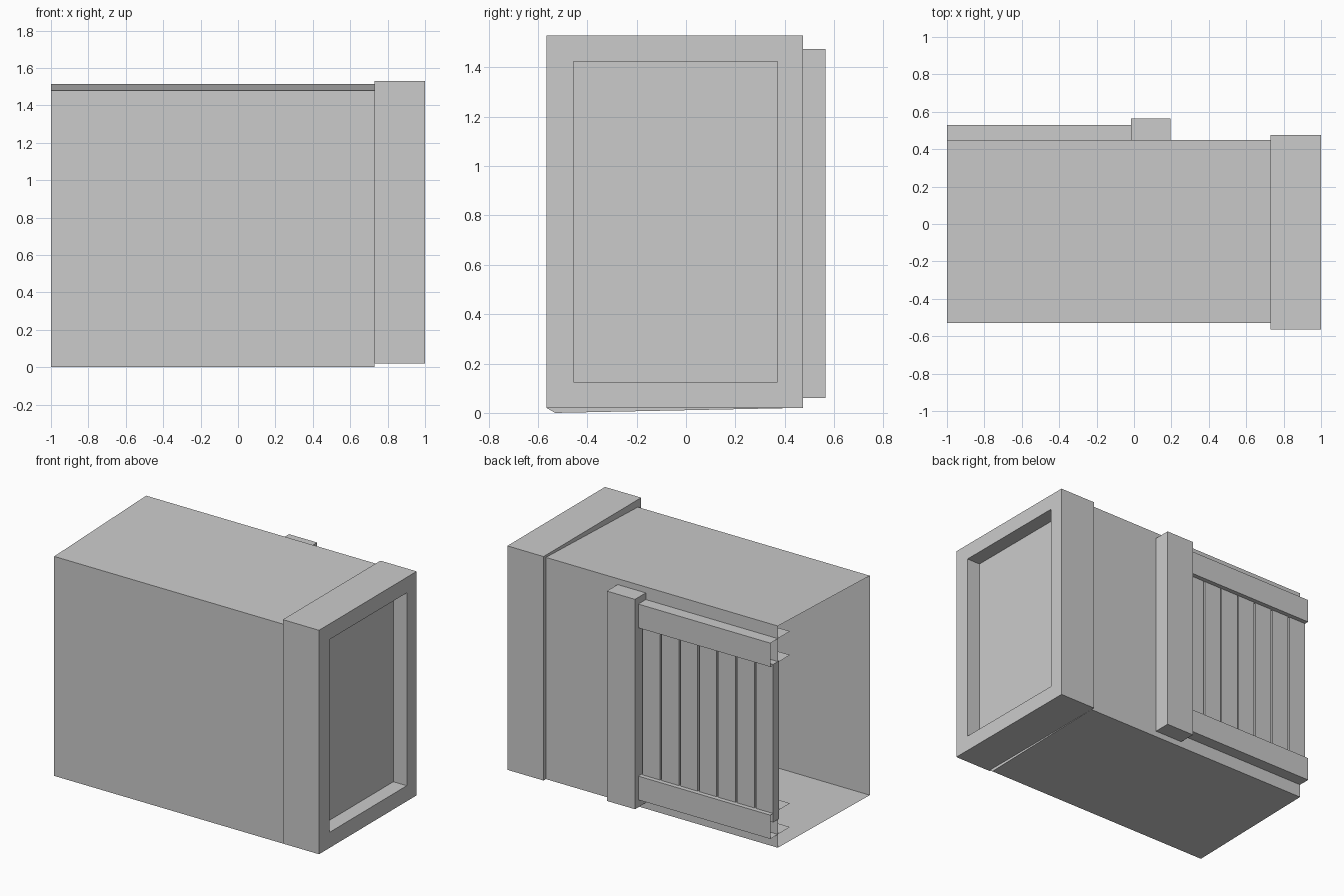
import bpy, bmesh

if "Cube" in bpy.data.objects:
    bpy.data.objects.remove(bpy.data.objects["Cube"])


def finish(name, bm):
    bmesh.ops.recalc_face_normals(bm, faces=bm.faces[:])
    me = bpy.data.meshes.new(name)
    bm.to_mesh(me)
    bm.free()
    ob = bpy.data.objects.new(name, me)
    bpy.context.collection.objects.link(ob)
    return ob


def rect(y0, y1, z0, z1):
    return [(y0, z0), (y1, z0), (y1, z1), (y0, z1)]


def sweep(name, rings, closed=True, cap_end=False):
    """Bridge a series of (x, yz-profile) rings along x."""
    bm = bmesh.new()
    loops = [[bm.verts.new((x, y, z)) for y, z in prof] for x, prof in rings]
    n = len(loops[0])
    for a, b in zip(loops, loops[1:]):
        for i in range(n if closed else n - 1):
            j = (i + 1) % n
            bm.faces.new((a[i], a[j], b[j], b[i]))
    if cap_end:
        bm.faces.new(loops[-1])
    return finish(name, bm)


def box(name, x0, x1, y0, y1, z0, z1):
    bm = bmesh.new()
    bmesh.ops.create_cube(bm, size=1)
    for v in bm.verts:
        v.co = (x1 if v.co.x > 0 else x0,
                y1 if v.co.y > 0 else y0,
                z1 if v.co.z > 0 else z0)
    return finish(name, bm)


# Thin-walled body, open on the left, with a thick collar and recessed end panel
body = [(-0.53, 0.0), (0.45, 0.02), (0.45, 1.515), (-0.53, 1.48)]
collar = rect(-0.565, 0.475, 0.02, 1.53)
recess = rect(-0.455, 0.37, 0.125, 1.425)
sweep("crate_body", [(-1, body), (0.73, body), (0.73, collar), (1, collar),
                     (1, recess), (0.90, recess)], cap_end=True)

# Upright post on the back
box("back_post", -0.015, 0.195, 0.44, 0.565, 0.06, 1.475)

# Hollow rails, open at the end and toward the inside
for name, z0, z1 in (("bottom_rail", 0.11, 0.27), ("top_rail", 1.27, 1.43)):
    channel = [(0.32, z0), (0.53, z0), (0.53, z1), (0.32, z1)]
    sweep(name, [(-1, channel), (-0.015, channel)], closed=False)

# Row of upright planks between the rails
count, start, end, gap = 7, -1.0, -0.015, 0.012
pitch = (end - start) / count
for i in range(count):
    x = start + i * pitch
    box(f"plank_{i + 1}", x, x + pitch - gap, 0.44, 0.50, 0.21, 1.275)
